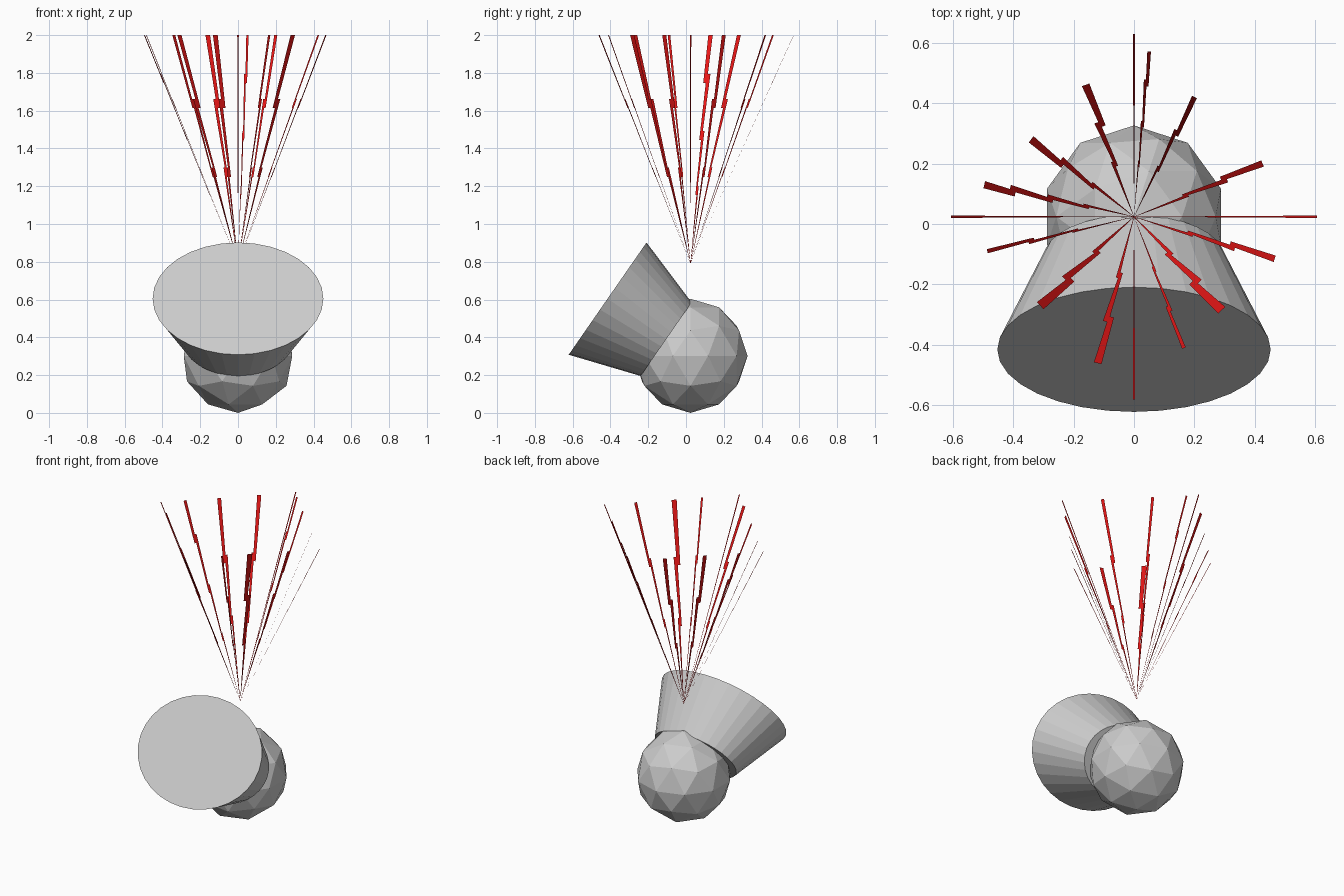
import bpy, bmesh, math
from mathutils import Vector, Matrix

if "Cube" in bpy.data.objects:
    bpy.data.objects.remove(bpy.data.objects["Cube"])

CY = 0.024  # y of the shared axis of ball and bolts


def material(name, rgb):
    m = bpy.data.materials.new(name)
    m.diffuse_color = (*rgb, 1)
    m.use_nodes = True
    m.node_tree.nodes["Principled BSDF"].inputs["Base Color"].default_value = m.diffuse_color
    return m


def add_object(name, bm, mat):
    me = bpy.data.meshes.new(name)
    bm.to_mesh(me)
    bm.free()
    me.materials.append(mat)
    ob = bpy.data.objects.new(name, me)
    bpy.context.collection.objects.link(ob)
    return ob


grey = material("light grey", (0.6, 0.6, 0.6))
red = material("red", (0.8, 0.008, 0.008))

# Faceted ball base
bm = bmesh.new()
bmesh.ops.create_icosphere(bm, subdivisions=2, radius=0.302)
bmesh.ops.translate(bm, verts=bm.verts, vec=(0, CY, 0.302))
add_object("ball", bm, grey)

# Oval tapered horn, wide end facing forward and up
wide, narrow = Vector((0, -0.415, 0.605)), Vector((0, -0.105, 0.39))
axis = (wide - narrow).normalized()
side = Vector((1, 0, 0))
up = axis.cross(side)
frame = Matrix((side, up, axis)).transposed().to_4x4()
bm = bmesh.new()
bmesh.ops.create_cone(bm, cap_ends=True, segments=32, radius1=0.296, radius2=0.452,
                      depth=(wide - narrow).length)
bmesh.ops.scale(bm, verts=bm.verts, vec=(1, 0.8, 1))
bmesh.ops.transform(bm, verts=bm.verts,
                    matrix=Matrix.Translation((wide + narrow) / 2) @ frame)
add_object("horn", bm, grey)

# Lightning bolts: flat sawtooth ribbons fanning up from one point
APEX = Vector((0, CY, 0.79))


def bolt(name, x, y, width, kinks=(), sign=1):
    tip = Vector((x, y, 2.0))
    ray = tip - APEX
    across = Vector((-ray.y, ray.x, 0)).normalized()
    bm = bmesh.new()
    stops = [0, *kinks, 1]
    for i, (a, b) in enumerate(zip(stops, stops[1:])):
        a = max(0, a - 0.02) if i else 0
        b = min(1, b + 0.02)
        shift = 0.4 if kinks else 0
        pts = []
        for t, s in ((a, -shift if i else 0), (b, shift if b < 1 else 0)):
            w = width * max(t, 0.03)
            c = APEX + ray * t + across * (s * sign * w)
            pts.append((c - across * w / 2, c + across * w / 2))
        bm.faces.new([bm.verts.new(p) for p in
                      (pts[0][0], pts[1][0], pts[1][1], pts[0][1])])
    add_object(name, bm, red)


THREE, TWO = (0.32, 0.56, 0.81), (0.4, 0.7)
bolts = [  # tip x, tip y, width, kinks, lean
    (0.425, 0.20, 0.022, TWO, -1), (0.20, 0.42, 0.018, TWO, 1),
    (0.05, 0.57, 0.012, THREE, 1), (-0.16, 0.46, 0.026, TWO, 1),
    (-0.34, 0.28, 0.026, TWO, -1), (-0.495, 0.13, 0.024, THREE, -1),
    (-0.485, -0.09, 0.014, TWO, 1), (-0.31, -0.27, 0.032, TWO, -1),
    (-0.12, -0.46, 0.026, TWO, -1), (0.165, -0.41, 0.013, TWO, 1),
    (0.29, -0.285, 0.032, TWO, 1), (0.465, -0.115, 0.022, TWO, -1),
]
for i, (x, y, w, k, s) in enumerate(bolts):
    bolt(f"bolt_{i + 1}", x, y, w, k, s)

# Four straight thin rays along the axes
for i in range(4):
    a = i * math.pi / 2
    bolt(f"straight_ray_{i + 1}", 0.605 * math.cos(a), CY + 0.605 * math.sin(a), 0.008)
